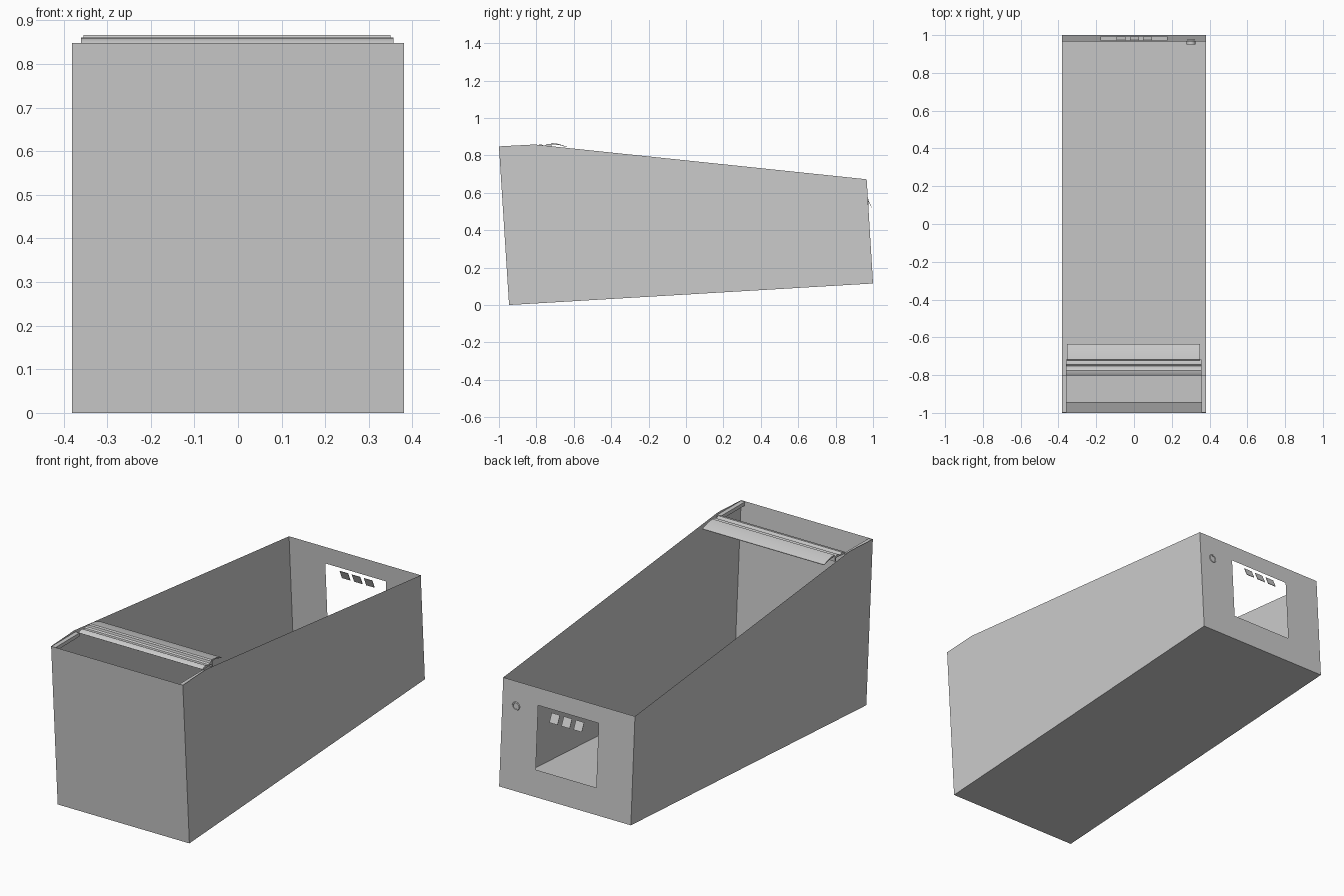
import bpy, bmesh, math

cube = bpy.data.objects.get("Cube")
if cube:
    bpy.data.objects.remove(cube, do_unlink=True)

# One plain grey for every part
grey = bpy.data.materials.new("plain_grey")
grey.use_nodes = True
grey.diffuse_color = (0.6, 0.6, 0.6, 1)
grey.node_tree.nodes["Principled BSDF"].inputs["Base Color"].default_value = (0.6, 0.6, 0.6, 1)

HALF = 0.381          # half width of the box


def finish(name, bm, smooth=False, fix_normals=True):
    bmesh.ops.remove_doubles(bm, verts=bm.verts, dist=1e-5)
    if fix_normals:
        bmesh.ops.recalc_face_normals(bm, faces=bm.faces)
    mesh = bpy.data.meshes.new(name)
    bm.to_mesh(mesh)
    bm.free()
    mesh.materials.append(grey)
    obj = bpy.data.objects.new(name, mesh)
    bpy.context.collection.objects.link(obj)
    if smooth:
        bpy.ops.object.select_all(action='DESELECT')
        obj.select_set(True)
        bpy.context.view_layer.objects.active = obj
        bpy.ops.object.shade_smooth_by_angle(angle=math.radians(35))
    return obj


def face(bm, pts):
    return bm.faces.new([bm.verts.new(p) for p in pts])


def extrude_x(name, profile, x0, x1, smooth=False):
    """Closed (y, z) profile swept along x."""
    bm = bmesh.new()
    base = face(bm, [(x0, y, z) for y, z in profile])
    out = bmesh.ops.extrude_face_region(bm, geom=[base], use_keep_orig=True)
    verts = [g for g in out["geom"] if isinstance(g, bmesh.types.BMVert)]
    bmesh.ops.translate(bm, verts=verts, vec=(x1 - x0, 0, 0))
    return finish(name, bm, smooth)


# Open-topped box: side outline in (y, z)
front_low, front_high = (-0.946, 0.0), (-1.0, 0.848)
peak = (-0.81, 0.858)
back_high, back_low = (0.966, 0.672), (1.0, 0.115)
outline = [front_low, back_low, back_high, peak, front_high]

bm = bmesh.new()
face(bm, [(HALF, y, z) for y, z in outline])
face(bm, [(-HALF, y, z) for y, z in reversed(outline)])
finish("side_walls", bm, fix_normals=False)


def sheet(name, a, b):
    bm = bmesh.new()
    face(bm, [(-HALF, *a), (HALF, *a), (HALF, *b), (-HALF, *b)])
    finish(name, bm, fix_normals=False)


sheet("front_wall", front_low, front_high)
sheet("floor", back_low, front_low)


# Back wall with a rectangular opening
def back_y(z):
    t = (z - back_low[1]) / (back_high[1] - back_low[1])
    return back_low[0] + t * (back_high[0] - back_low[0])


bm = bmesh.new()
xs = [HALF, 0.175, -0.175, -HALF]
zs = [back_low[1], 0.254, 0.583, back_high[1]]
for i in range(3):
    for j in range(3):
        if (i, j) != (1, 1):
            face(bm, [(x, back_y(z), z) for x, z in (
                (xs[i], zs[j]), (xs[i + 1], zs[j]),
                (xs[i + 1], zs[j + 1]), (xs[i], zs[j + 1]))])
finish("back_wall", bm, fix_normals=False)

# Three small tilted flaps in the top of the opening
for n, x in enumerate((-0.068, 0.002, 0.072)):
    extrude_x(f"flap_{n + 1}",
              [(0.973, 0.566), (0.993, 0.522), (0.991, 0.521), (0.971, 0.565)],
              x - 0.024, x + 0.024)

# Round push button through the back wall, dished in the middle
bm = bmesh.new()
ring = [(0, 0.968), (0.013, 0.970), (0.015, 0.977), (0.020, 0.977),
        (0.023, 0.973), (0.023, 0.950), (0, 0.950)]
verts = [bm.verts.new((r, y, 0)) for r, y in ring]
edges = [bm.edges.new(pair) for pair in zip(verts, verts[1:])]
bmesh.ops.spin(bm, geom=verts + edges, cent=(0, 0, 0), axis=(0, 1, 0),
               angle=math.tau, steps=20)
bmesh.ops.translate(bm, verts=bm.verts, vec=(0.302, 0, 0.545))
finish("button", bm, smooth=True)

# Cross bar near the front: ridged channel and sloping lip
extrude_x("cross_bar_channel",
          [(-0.803, 0.848), (-0.795, 0.855), (-0.775, 0.859), (-0.765, 0.854),
           (-0.752, 0.854), (-0.745, 0.860), (-0.725, 0.861), (-0.718, 0.857),
           (-0.718, 0.832), (-0.725, 0.832), (-0.728, 0.850), (-0.795, 0.843)],
          -0.360, 0.357, smooth=True)
extrude_x("cross_bar_lip",
          [(-0.725, 0.858), (-0.718, 0.866), (-0.680, 0.861), (-0.635, 0.846),
           (-0.635, 0.843), (-0.680, 0.856)],
          -0.354, 0.350, smooth=True)

# Short ledges inside the side walls, from the front wall to the bar
for name, s in (("left_ledge", 1), ("right_ledge", -1)):
    extrude_x(name, [(-0.997, 0.846), (-0.800, 0.847), (-0.800, 0.828), (-0.996, 0.827)],
              s * 0.358, s * (HALF - 0.001))
